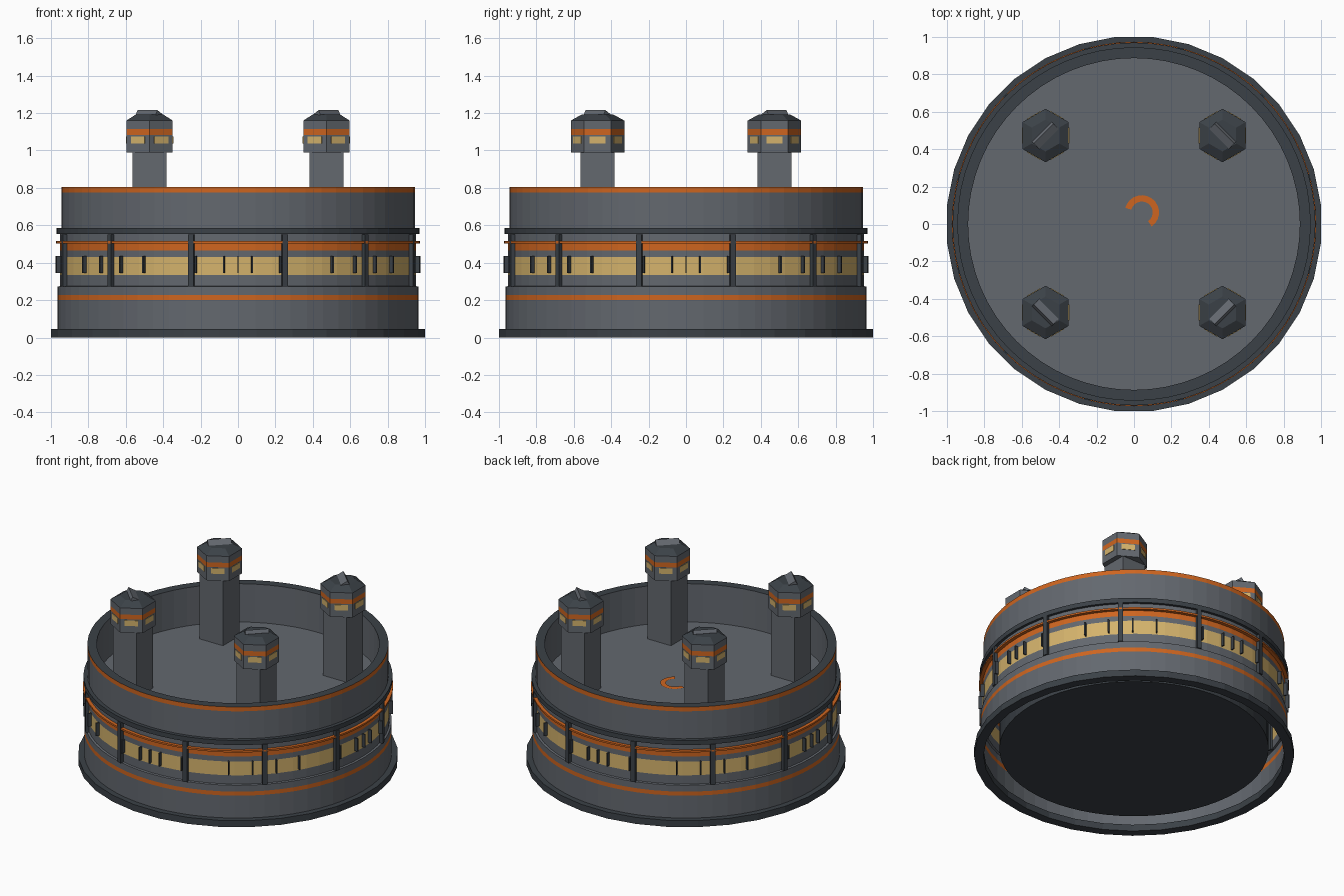
import bpy, bmesh
from math import sin, cos, pi, radians
from mathutils import Matrix, Vector

cube = bpy.data.objects.get("Cube")
if cube:
    bpy.data.objects.remove(cube, do_unlink=True)


def material(name, rgb):
    m = bpy.data.materials.new(name)
    m.use_nodes = True
    m.diffuse_color = (*rgb, 1)
    m.node_tree.nodes["Principled BSDF"].inputs["Base Color"].default_value = (*rgb, 1)
    return m


HULL, DARK, ORANGE, GLASS = range(4)
MATS = [material("hull grey", (0.125, 0.138, 0.158)),
        material("dark metal", (0.044, 0.053, 0.063)),
        material("orange paint", (0.62, 0.13, 0.014)),
        material("warm glass", (0.66, 0.45, 0.15))]


def finish(name, bm):
    me = bpy.data.meshes.new(name)
    bm.to_mesh(me)
    bm.free()
    for m in MATS:
        me.materials.append(m)
    ob = bpy.data.objects.new(name, me)
    bpy.context.collection.objects.link(ob)
    return ob


def lathe(bm, profile, mats, n, phase=0.0, center=(0, 0)):
    """Revolve a (radius, z) profile; one material per profile segment."""
    rings = []
    for r, z in profile:
        if r == 0:
            rings.append([bm.verts.new((center[0], center[1], z))] * n)
        else:
            rings.append([bm.verts.new((center[0] + r * cos(phase + 2 * pi * i / n),
                                        center[1] + r * sin(phase + 2 * pi * i / n), z))
                          for i in range(n)])
    for a, b, m in zip(rings, rings[1:], mats):
        for i in range(n):
            j = (i + 1) % n
            corners = list(dict.fromkeys([a[i], a[j], b[j], b[i]]))
            bm.faces.new(corners).material_index = m


def box(bm, size, matrix, mat):
    made = bmesh.ops.create_cube(bm, size=1, matrix=matrix @ Matrix.Diagonal((*size, 1)))
    for f in {f for v in made["verts"] for f in v.link_faces}:
        f.material_index = mat


def around(angle, radius, z, center=(0, 0)):
    """Frame whose x axis points outwards at the given angle."""
    return (Matrix.Translation((*center, z)) @ Matrix.Rotation(angle, 4, "Z")
            @ Matrix.Translation((radius, 0, 0)))


def ring(name, inner, outer, low, high, mat, n, phase=0.0):
    bm = bmesh.new()
    lathe(bm, [(inner, low), (outer, low), (outer, high), (inner, high), (inner, low)],
          [mat] * 4, n, phase)
    bmesh.ops.remove_doubles(bm, verts=bm.verts, dist=1e-5)
    return finish(name, bm)


# Base, belt and rail rings
ring("base_ring", 0.945, 1.005, 0, 0.045, DARK, 32, pi / 32)
ring("belt_ring", 0.93, 0.97, 0.553, 0.585, DARK, 64)
ring("orange_rail", 0.945, 0.974, 0.503, 0.515, ORANGE, 64)

# Lower hull with painted bands and window strip
bm = bmesh.new()
lathe(bm, [(0.965, 0.04), (0.965, 0.2), (0.965, 0.228), (0.965, 0.272), (0.952, 0.275),
           (0.952, 0.335), (0.952, 0.43), (0.952, 0.465), (0.952, 0.505), (0.952, 0.555)],
      [HULL, ORANGE, HULL, HULL, HULL, GLASS, HULL, ORANGE, HULL], 64)
finish("lower_hull", bm)

# Upper wall, rim and sunken deck
bm = bmesh.new()
lathe(bm, [(0.945, 0.575), (0.945, 0.775), (0.945, 0.805), (0.887, 0.805),
           (0.887, 0.54), (0, 0.54)],
      [HULL, ORANGE, DARK, HULL, HULL], 64)
finish("upper_wall_and_deck", bm)

# Core under the deck
bm = bmesh.new()
lathe(bm, [(0, 0.05), (0.845, 0.05), (0.845, 0.52), (0, 0.52)], [DARK] * 3, 64)
finish("underside_core", bm)

# Vertical ribs
bm = bmesh.new()
for k in range(12):
    box(bm, (0.035, 0.03, 0.28), around(radians(15 + 30 * k), 0.956, 0.412), DARK)
finish("hull_ribs", bm)

# Window dividers, in a pattern repeating every quarter
bm = bmesh.new()
for k in range(80):
    if k % 20 in (0, 1, 3, 7, 9, 11, 13, 17, 19):
        box(bm, (0.03, 0.008, 0.09), around(2 * pi * k / 80, 0.96, 0.39), DARK)
finish("window_dividers", bm)

# Curved deck marking
bm = bmesh.new()
pairs = []
for i in range(15):
    a = radians(-55 + 220 * i / 14)
    pairs.append([bm.verts.new((0.042 + r * cos(a), 0.062 + r * sin(a), 0.545))
                  for r in (0.058, 0.092)])
for p, q in zip(pairs, pairs[1:]):
    bm.faces.new((p[0], p[1], q[1], q[0])).material_index = ORANGE
finish("deck_marking", bm)


# Four lookout towers
def tower(name, x, y):
    c = (x, y)
    bm = bmesh.new()
    box(bm, (0.18, 0.18, 0.46), Matrix.Translation((x, y, 0.77)), HULL)
    lathe(bm, [(0, 0.99), (0.143, 0.99), (0.143, 1.083), (0.143, 1.115), (0.143, 1.16),
               (0.085, 1.192), (0, 1.192)],
          [HULL, HULL, ORANGE, HULL, DARK, DARK], 6, pi / 6, c)
    for k in range(6):
        box(bm, (0.006, 0.085, 0.038), around(k * pi / 3, 0.124, 1.057, c), GLASS)
    # Roof slab lies across the radial direction and tips inwards
    inward = Vector((-x, -y))
    frame = around(math_angle(inward), 0, 1.192, c) @ Matrix.Rotation(radians(30), 4, "Y")
    box(bm, (0.05, 0.15, 0.026), frame, HULL)
    finish(name, bm)


def math_angle(v):
    return -Vector((1, 0)).angle_signed(v)


for side, sx in (("left", 1), ("right", -1)):
    for end, sy in (("front", -1), ("back", 1)):
        tower(f"{end}_{side}_tower", 0.473 * sx, 0.473 * sy)
